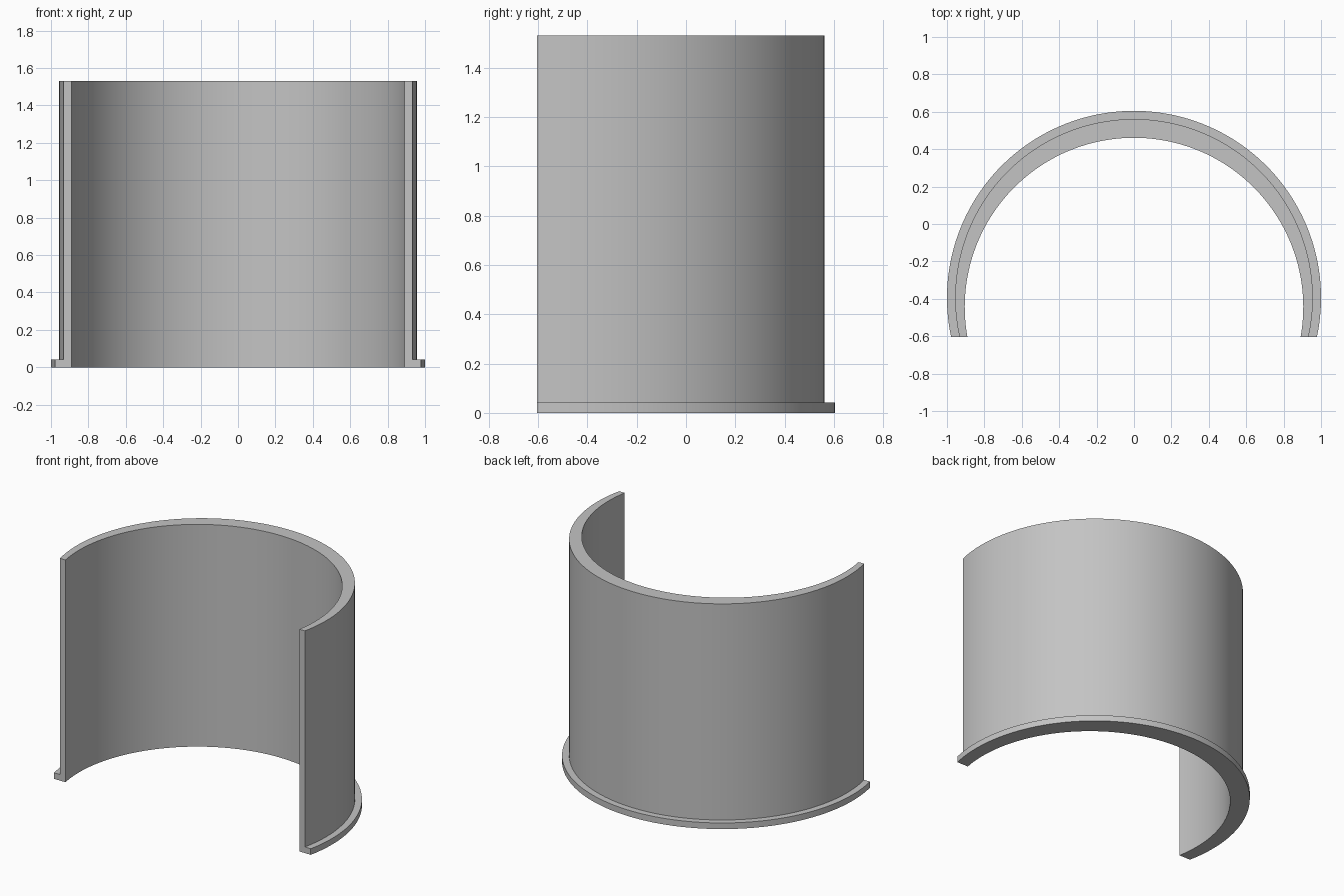
import bpy, bmesh, math

if "Cube" in bpy.data.objects:
    bpy.data.objects.remove(bpy.data.objects["Cube"])

FRONT_Y, HEIGHT, FLANGE_H, STEPS = -0.605, 1.53, 0.042, 96
# Arcs as (radius, centre y); the bore is offset so the wall thins to the front
INNER, WALL, FLANGE = (0.905, -0.444), (0.956, -0.395), (1.0, -0.395)
# L-shaped cross-section, swept around the open arc
PROFILE = [(INNER, 0), (FLANGE, 0), (FLANGE, FLANGE_H),
           (WALL, FLANGE_H), (WALL, HEIGHT), (INNER, HEIGHT)]


def arc_point(arc, t):
    r, cy = arc
    start = math.asin((FRONT_Y - cy) / r)
    a = start + t * (math.pi - 2 * start)
    return r * math.cos(a), cy + r * math.sin(a)


bm = bmesh.new()
rings = [[bm.verts.new((*arc_point(arc, i / STEPS), z)) for arc, z in PROFILE]
         for i in range(STEPS + 1)]
n = len(PROFILE)
for a, b in zip(rings, rings[1:]):
    for k in range(n):
        j = (k + 1) % n
        bm.faces.new((a[k], a[j], b[j], b[k]))
# Flat front ends
bm.faces.new(rings[0])
bm.faces.new(rings[-1])
bmesh.ops.recalc_face_normals(bm, faces=bm.faces)

mesh = bpy.data.meshes.new("flanged_half_sleeve")
bm.to_mesh(mesh)
bm.free()
sleeve = bpy.data.objects.new("flanged_half_sleeve", mesh)
bpy.context.collection.objects.link(sleeve)

grey = bpy.data.materials.new("light_grey")
grey.diffuse_color = (0.55, 0.55, 0.55, 1)
grey.use_nodes = True
grey.node_tree.nodes["Principled BSDF"].inputs["Base Color"].default_value = grey.diffuse_color
mesh.materials.append(grey)

bpy.context.view_layer.objects.active = sleeve
sleeve.select_set(True)
bpy.ops.object.shade_smooth_by_angle(angle=math.radians(30))
